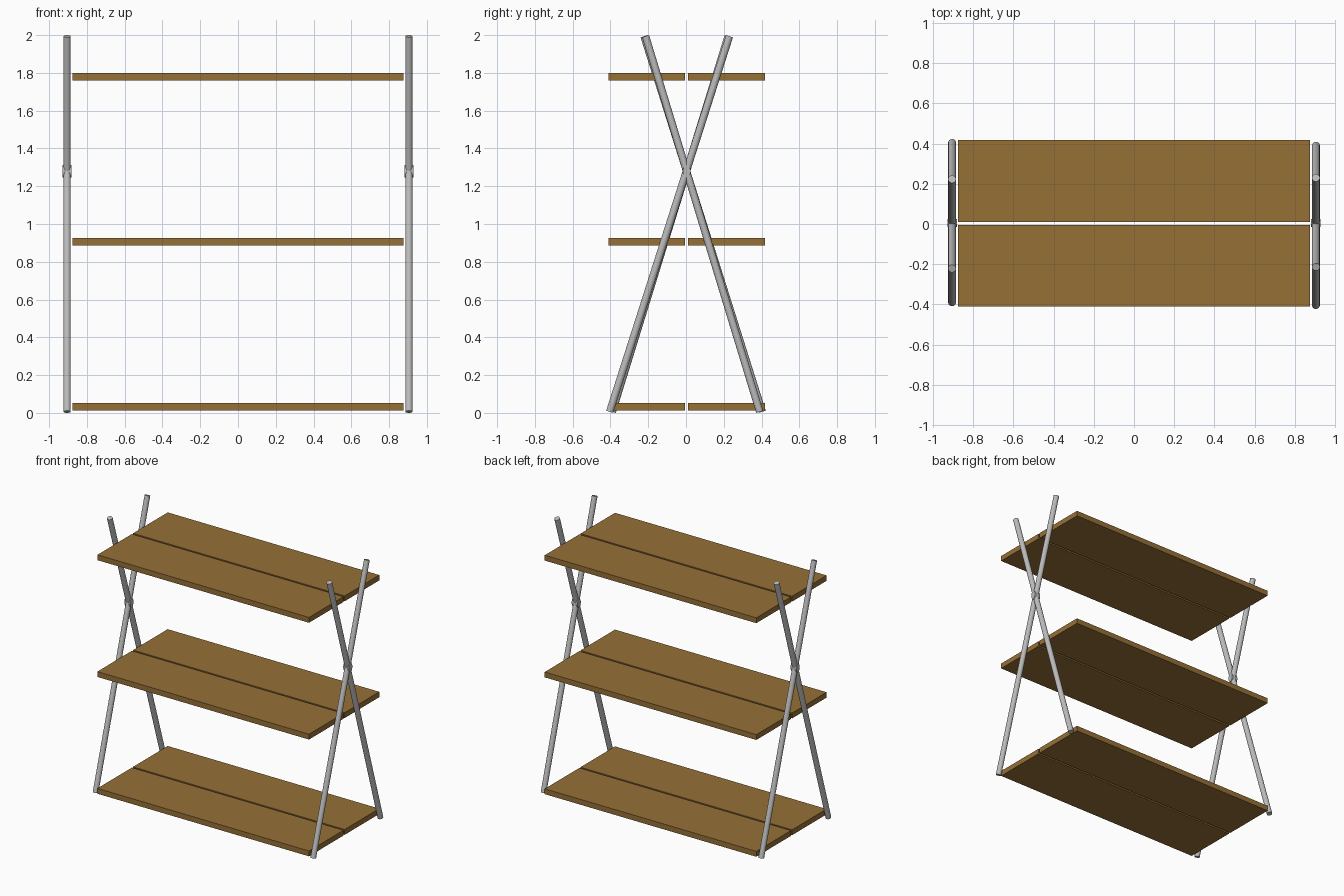
import bpy, math
from mathutils import Vector

if "Cube" in bpy.data.objects:
    bpy.data.objects.remove(bpy.data.objects["Cube"])


def material(name, rgb):
    m = bpy.data.materials.new(name)
    m.diffuse_color = (*rgb, 1)
    m.use_nodes = True
    m.node_tree.nodes["Principled BSDF"].inputs["Base Color"].default_value = m.diffuse_color
    return m


WOOD = material("brown wood", (0.30, 0.16, 0.037))
METAL = material("grey metal", (0.50, 0.50, 0.50))


def box(name, lo, hi, mat):
    lo, hi = Vector(lo), Vector(hi)
    bpy.ops.mesh.primitive_cube_add(size=1, location=(lo + hi) / 2)
    o = bpy.context.object
    o.name = name
    o.scale = hi - lo
    o.data.materials.append(mat)


def rod(name, a, b, radius, mat):
    a, b = Vector(a), Vector(b)
    bpy.ops.mesh.primitive_cylinder_add(vertices=24, radius=radius,
                                        depth=(b - a).length, location=(a + b) / 2)
    o = bpy.context.object
    o.name = name
    o.rotation_euler = (b - a).to_track_quat('Z', 'Y').to_euler()
    o.data.materials.append(mat)
    bpy.ops.object.shade_smooth_by_angle(angle=math.radians(40))
    return o


# shelves: two planks per level with a narrow gap
for level, z in (("bottom", 0.013), ("middle", 0.886), ("top", 1.759)):
    box(level + "_front_plank", (-0.875, -0.411, z), (0.875, -0.004, z + 0.04), WOOD)
    box(level + "_back_plank", (-0.875, 0.010, z), (0.875, 0.419, z + 0.04), WOOD)

# crossed poles: (side, x, bottom front, top back, bottom back, top front)
for side, x, bf, tb, bb, tf in (("right", 0.905, -0.404, 0.230, 0.390, -0.214),
                                ("left", -0.905, -0.390, 0.223, 0.404, -0.222)):
    rod(side + "_pole_rising_back", (x, bf, 0.006), (x, tb, 1.994), 0.0195, METAL)
    rod(side + "_pole_rising_front", (x, bb, 0.006), (x, tf, 1.994), 0.0195, METAL)
    # small joint where the poles cross
    bpy.ops.mesh.primitive_cylinder_add(vertices=20, radius=1, depth=1,
                                        location=(x, 0.004, 1.28))
    j = bpy.context.object
    j.name = side + "_joint"
    j.rotation_euler = (0, math.pi / 2, 0)
    j.scale = (0.033, 0.02, 0.048)
    j.data.materials.append(METAL)
    bpy.ops.object.shade_smooth_by_angle(angle=math.radians(40))
